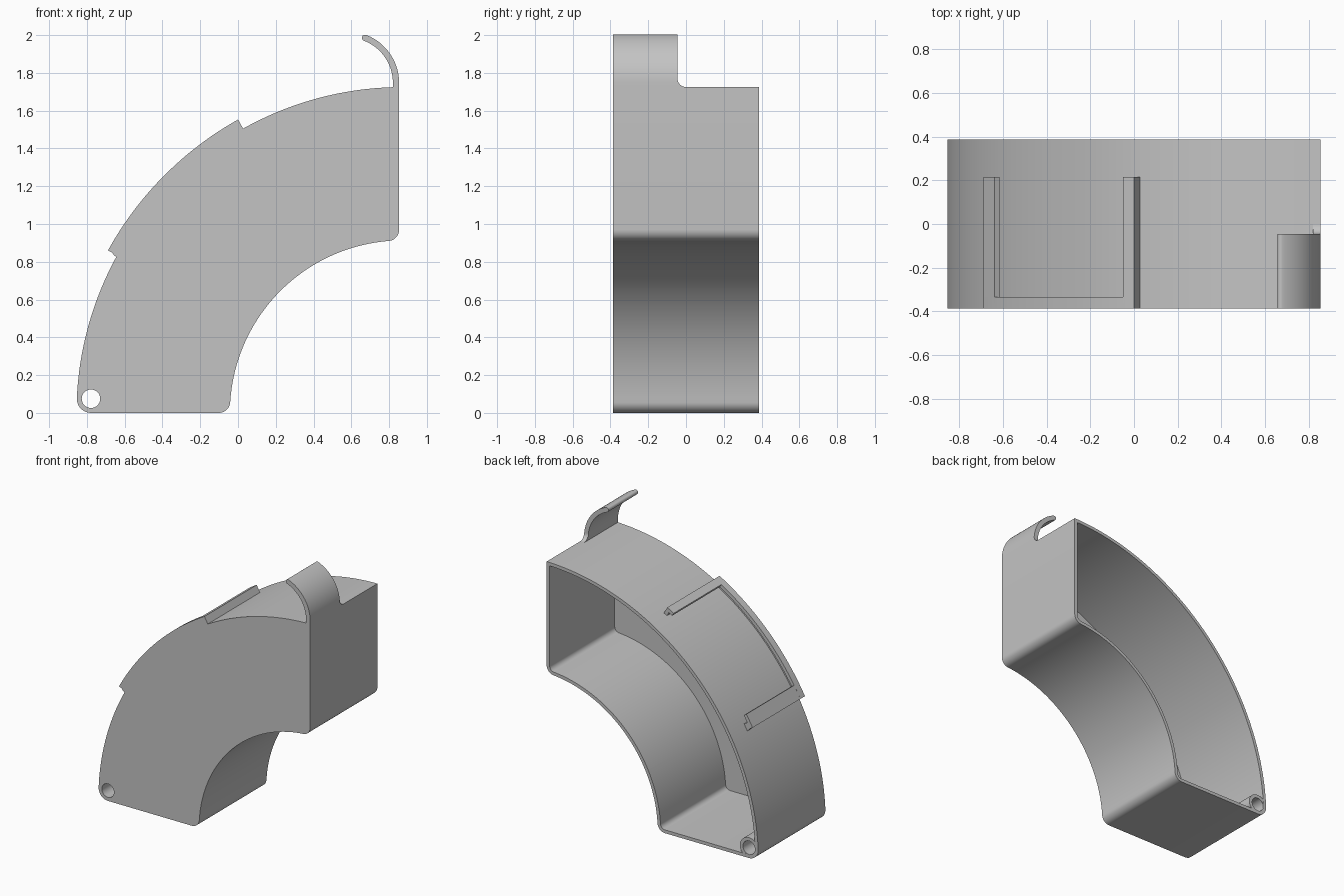
import bpy, bmesh
from math import sin, cos, radians, sqrt, atan2, pi

if "Cube" in bpy.data.objects:
    bpy.data.objects.remove(bpy.data.objects["Cube"], do_unlink=True)

grey = bpy.data.materials.new("plain grey")
grey.use_nodes = True
grey.diffuse_color = (0.55, 0.55, 0.55, 1)
grey.node_tree.nodes["Principled BSDF"].inputs["Base Color"].default_value = (0.55, 0.55, 0.55, 1)

CX = 0.87                      # centre of the bend, at z = 0
R_OUT, R_IN = 1.725, 0.913     # outer and inner bend radii
RIGHT, HALF = 0.853, 0.387     # right wall and half depth
WALL = 0.024
LUG_R, CORNER = 0.075, 0.06


def polar(r, deg):
    """Point on the bend, with the angle measured up from -x."""
    return (CX - r * cos(radians(deg)), r * sin(radians(deg)))


def arc(cx, cz, r, a0, a1, n):
    return [(cx + r * cos(a0 + (a1 - a0) * i / n), cz + r * sin(a0 + (a1 - a0) * i / n))
            for i in range(n + 1)]


def prism(name, pts, lo, hi, axis="y"):
    """Extrude a 2D outline along y, or along x for a (y, z) outline."""
    bm = bmesh.new()
    place = (lambda p, d: (p[0], d, p[1])) if axis == "y" else (lambda p, d: (d, p[0], p[1]))
    face = bm.faces.new([bm.verts.new(place(p, lo)) for p in pts])
    new = bmesh.ops.extrude_face_region(bm, geom=[face])["geom"]
    shift = (0, hi - lo, 0) if axis == "y" else (hi - lo, 0, 0)
    bmesh.ops.translate(bm, vec=shift, verts=[g for g in new if isinstance(g, bmesh.types.BMVert)])
    bmesh.ops.recalc_face_normals(bm, faces=bm.faces)
    mesh = bpy.data.meshes.new(name)
    bm.to_mesh(mesh)
    bm.free()
    mesh.materials.append(grey)
    obj = bpy.data.objects.new(name, mesh)
    bpy.context.collection.objects.link(obj)
    return obj


def select(obj):
    bpy.ops.object.select_all(action="DESELECT")
    obj.select_set(True)
    bpy.context.view_layer.objects.active = obj


def cut(obj, cutter):
    cutter.hide_render = True
    mod = obj.modifiers.new("cut", "BOOLEAN")
    mod.operation, mod.solver, mod.object = "DIFFERENCE", "EXACT", cutter
    select(obj)
    bpy.ops.object.modifier_apply(modifier=mod.name)
    bpy.data.objects.remove(cutter, do_unlink=True)


# Fillet centres of the three rounded corners
lug_x = CX - sqrt((R_OUT - LUG_R) ** 2 - LUG_R ** 2)
low_x = CX - sqrt((R_IN + CORNER) ** 2 - CORNER ** 2)
side_x = RIGHT - CORNER
side_z = sqrt((R_IN + CORNER) ** 2 - (CX - side_x) ** 2)


def outline(t):
    """Bend outline moved inward by t."""
    ro, ri = R_OUT - t, R_IN + t
    a_lug = atan2(LUG_R, lug_x - CX)
    a_low = atan2(CORNER, low_x - CX)
    a_side = atan2(side_z, side_x - CX)
    a_top = atan2(sqrt(ro ** 2 - (CX - RIGHT + t) ** 2), RIGHT - t - CX)
    pts = arc(CX, 0, ro, a_top, a_lug, 72)
    pts += arc(lug_x, LUG_R, LUG_R - t, a_lug, 1.5 * pi, 10)[1:]
    pts += arc(low_x, CORNER, CORNER - t, -pi / 2, a_low - pi, 10)[:-1] if a_low - pi > -pi / 2 else []
    pts += arc(CX, 0, ri, a_low, a_side, 56)
    pts += arc(side_x, side_z, CORNER - t, a_side - pi, 0, 10)[1:]
    return pts


# Curved housing, open at the back, with a hole through its front plate
housing = prism("curved_housing", outline(0), -HALF, HALF)
cut(housing, prism("cavity_cutter", outline(WALL), WALL - HALF, HALF + 0.1))
cut(housing, prism("hole_cutter", arc(lug_x, LUG_R, 0.049, 0, 2 * pi, 40)[:-1], -HALF - 0.1, WALL - HALF + 0.02))

# Pivot tube in the lower corner
tube = prism("pivot_tube", arc(lug_x, LUG_R, LUG_R - 0.001, 0, 2 * pi, 40)[:-1], -HALF + 0.001, HALF - 0.001)
cut(tube, prism("bore_cutter", arc(lug_x, LUG_R, 0.049, 0, 2 * pi, 40)[:-1], -HALF - 0.1, HALF + 0.1))

# Three-sided slide frame on the outer bend, with an inward lip
BASE, STEP, TOP = R_OUT - 0.003, 1.755, 1.78
LOW, HIGH = 28.9, 60.75


def band(name, r0, r1, y0, y1):
    steps = [LOW + (HIGH - LOW) * i / 24 for i in range(25)]
    pts = [polar(r0, a) for a in steps] + [polar(r1, a) for a in reversed(steps)]
    return prism(name, pts, y0, y1)


parts = [housing, tube]
parts.append(band("frame_front_wall", BASE, TOP, -HALF, -0.36))
parts.append(band("frame_front_lip", STEP, TOP, -0.36, -0.335))
for name, edge, post, lip in (("lower_rail", LOW, 1.4, 3.2), ("upper_rail", HIGH, -0.9, -1.9)):
    section = [(BASE, edge), (TOP, edge), (TOP, edge + lip), (STEP, edge + lip),
               (STEP, edge + post), (BASE, edge + post)]
    parts.append(prism(name, [polar(*p) for p in section], -0.362, 0.215))
foot = [(BASE, LOW), (BASE, LOW - 0.35), (1.742, LOW - 0.2), (STEP, LOW)]
parts.append(prism("lower_rail_foot", [polar(*p) for p in foot], -HALF, 0.215))

# Curled hook on the upper right edge
THICK, HOOK_R, HOOK_Z = 0.033, 0.272, 1.747
hook_x, end = RIGHT - HOOK_R, radians(69)
mid = HOOK_R - THICK / 2
tip = arc(hook_x + mid * cos(end), HOOK_Z + mid * sin(end), THICK / 2, end, end + pi, 8)
hook = [(RIGHT, R_OUT - 0.005)] + arc(hook_x, HOOK_Z, HOOK_R, 0, end, 24)
hook += tip[1:-1] + arc(hook_x, HOOK_Z, HOOK_R - THICK, end, 0, 24) + [(RIGHT - THICK, R_OUT - 0.005)]
parts.append(prism("hook", hook, -HALF, -0.045))

# Fillet where the hook meets the housing
gusset = [(-0.046, R_OUT - 0.004), (-0.046, R_OUT + 0.045)]
gusset += arc(0, R_OUT + 0.045, 0.045, pi, 1.5 * pi, 8) + [(0, R_OUT - 0.004)]
parts.append(prism("hook_fillet", gusset, RIGHT - THICK, RIGHT, "x"))

for obj in parts:
    select(obj)
    bpy.ops.object.shade_smooth_by_angle(angle=radians(30))
